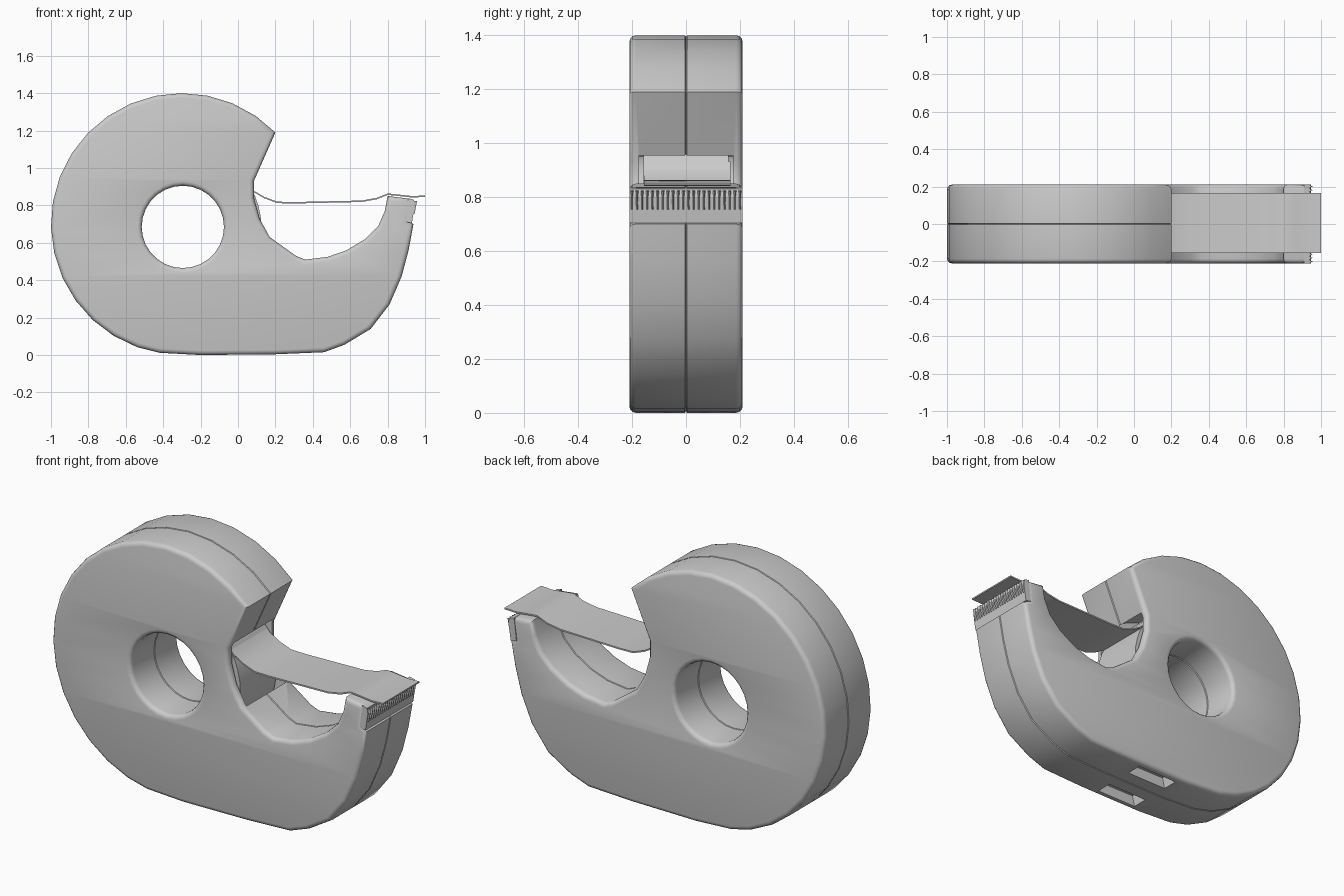
import bpy, bmesh, math
from mathutils import Matrix, Vector

if "Cube" in bpy.data.objects:
    bpy.data.objects.remove(bpy.data.objects["Cube"])

HUB = (-0.295, 0.685)


def add_object(name, bm):
    bmesh.ops.recalc_face_normals(bm, faces=bm.faces)
    me = bpy.data.meshes.new(name)
    bm.to_mesh(me)
    bm.free()
    ob = bpy.data.objects.new(name, me)
    bpy.context.collection.objects.link(ob)
    return ob


def activate(ob):
    bpy.ops.object.select_all(action='DESELECT')
    ob.select_set(True)
    bpy.context.view_layer.objects.active = ob


def smooth(ob, angle=35):
    activate(ob)
    bpy.ops.object.shade_smooth_by_angle(angle=math.radians(angle))


def cut(ob, cutter):
    cutter.hide_render = True
    m = ob.modifiers.new("cut", 'BOOLEAN')
    m.operation = 'DIFFERENCE'
    m.solver = 'EXACT'
    m.object = cutter
    activate(ob)
    bpy.ops.object.modifier_apply(modifier=m.name)
    bpy.data.objects.remove(cutter)


def ring(name, r0, r1, half, steps=48):
    """Tube around the y axis through the hub."""
    bm = bmesh.new()
    vs = [bm.verts.new((HUB[0] + r, y, HUB[1]))
          for r, y in ((r0, -half), (r1, -half), (r1, half), (r0, half))]
    es = [bm.edges.new((vs[i], vs[(i + 1) % 4])) for i in range(4)]
    bmesh.ops.spin(bm, geom=vs + es, cent=(HUB[0], 0, HUB[1]), axis=(0, 1, 0),
                   angle=math.tau, steps=steps)
    bmesh.ops.remove_doubles(bm, verts=bm.verts, dist=1e-4)
    return add_object(name, bm)


def extrude_profile(name, pts, to3d, offset):
    """Closed polygon extruded by an offset vector."""
    bm = bmesh.new()
    f = bm.faces.new([bm.verts.new(to3d(p)) for p in pts])
    r = bmesh.ops.extrude_face_region(bm, geom=[f])
    bmesh.ops.translate(bm, vec=offset,
                        verts=[g for g in r['geom'] if isinstance(g, bmesh.types.BMVert)])
    return add_object(name, bm)


# Body outline: big arc, flat base, front lip, notch
arc = [math.radians(44.4 + (250 - 44.4) * i / 18) for i in range(19)]
outline = [(-0.3 + 0.7 * math.cos(a), 0.7 + 0.7 * math.sin(a)) for a in arc]
outline += [(-0.42, 0.012), (-0.2, 0), (0.2, 0.004), (0.46, 0.015), (0.57, 0.055),
            (0.71, 0.14), (0.81, 0.27), (0.875, 0.42), (0.912, 0.56), (0.938, 0.70),
            (0.905, 0.717), (0.922, 0.835), (0.80, 0.85), (0.785, 0.77), (0.75, 0.69),
            (0.68, 0.62), (0.58, 0.56), (0.48, 0.525), (0.36, 0.51), (0.31, 0.53),
            (0.17, 0.63), (0.115, 0.73), (0.085, 0.84), (0.085, 0.93)]
hole = [(HUB[0] + 0.22 * math.cos(a), HUB[1] + 0.22 * math.sin(a))
        for a in (math.tau * i / 28 for i in range(28))]

# Body: filled curve with rounded rims
cu = bpy.data.curves.new("body_curve", 'CURVE')
cu.dimensions = '2D'
cu.fill_mode = 'BOTH'
for pts in (outline, hole):
    sp = cu.splines.new('POLY')
    sp.points.add(len(pts) - 1)
    for p, (x, z) in zip(sp.points, pts):
        p.co = (x, z, 0, 1)
    sp.use_cyclic_u = True
cu.bevel_depth = 0.024
cu.offset = -0.024
cu.extrude = 0.186
cu.bevel_resolution = 2
tmp = bpy.data.objects.new("body_curve", cu)
bpy.context.collection.objects.link(tmp)
bpy.context.view_layer.update()
bm = bmesh.new()
bm.from_mesh(tmp.to_mesh())
bpy.data.objects.remove(tmp)
bm.transform(Matrix.Rotation(math.pi / 2, 4, 'X'))
bmesh.ops.remove_doubles(bm, verts=bm.verts, dist=1e-4)
bmesh.ops.recalc_face_normals(bm, faces=bm.faces)

# Centre seam: fine groove between the two shell halves
for y in (-0.004, 0, 0.004):
    bmesh.ops.bisect_plane(bm, geom=bm.verts[:] + bm.edges[:] + bm.faces[:],
                           plane_co=(0, y, 0), plane_no=(0, 1, 0))
bm.normal_update()
seam = [(v, v.normal.copy()) for v in bm.verts if abs(v.co.y) < 1e-4]
for v, n in seam:
    v.co -= n * 0.006
body = add_object("dispenser_body", bm)

# Tape chamber opening into the notch
cut(body, ring("chamber_cutter", 0.265, 0.475, 0.175))

# Two recesses in the base
for side in (-1, 1):
    bm = bmesh.new()
    bmesh.ops.create_cube(bm, size=1)
    bmesh.ops.scale(bm, vec=(0.28, 0.09, 0.12), verts=bm.verts)
    for v in bm.verts:
        if v.co.z > 0:
            v.co.x *= 0.8
    bmesh.ops.translate(bm, vec=(-0.02, side * 0.125, 0), verts=bm.verts)
    cut(body, add_object("recess_cutter", bm))
smooth(body)

# Tape roll
smooth(ring("tape_roll", 0.29, 0.42, 0.158))

# Loose tape strip from the roll over the lip
path = [(0.04, 0.925), (0.08, 0.873), (0.14, 0.838), (0.21, 0.812), (0.3, 0.81),
        (0.48, 0.814), (0.66, 0.818), (0.74, 0.832), (0.80, 0.856), (0.86, 0.850),
        (0.93, 0.842), (1.0, 0.845)]
strip = path + [(x, z + 0.008) for x, z in reversed(path)]
smooth(extrude_profile("tape_strip", strip, lambda p: (p[0], -0.155, p[1]),
                       Vector((0, 0.32, 0))), 40)

# Serrated cutter: backing plate plus a row of teeth
plate = [(0.895, 0.712), (0.93, 0.705), (0.945, 0.80), (0.94, 0.83), (0.91, 0.838)]
extrude_profile("blade_plate", plate, lambda p: (p[0], -0.21, p[1]), Vector((0, 0.42, 0)))
teeth = 22
step = 0.42 / teeth
bm = bmesh.new()
for i in range(teeth):
    y = -0.21 + (i + 0.5) * step
    low = [bm.verts.new(c) for c in ((0.932, y - step * .3, 0.755),
                                     (0.944, y, 0.755), (0.932, y + step * .3, 0.755))]
    top = [bm.verts.new(c) for c in ((0.935, y - step * .4, 0.825),
                                     (0.957, y, 0.822), (0.935, y + step * .4, 0.825))]
    bm.faces.new(low)
    bm.faces.new(top)
    for a in range(3):
        b = (a + 1) % 3
        bm.faces.new((low[a], low[b], top[b], top[a]))
add_object("blade_teeth", bm)
